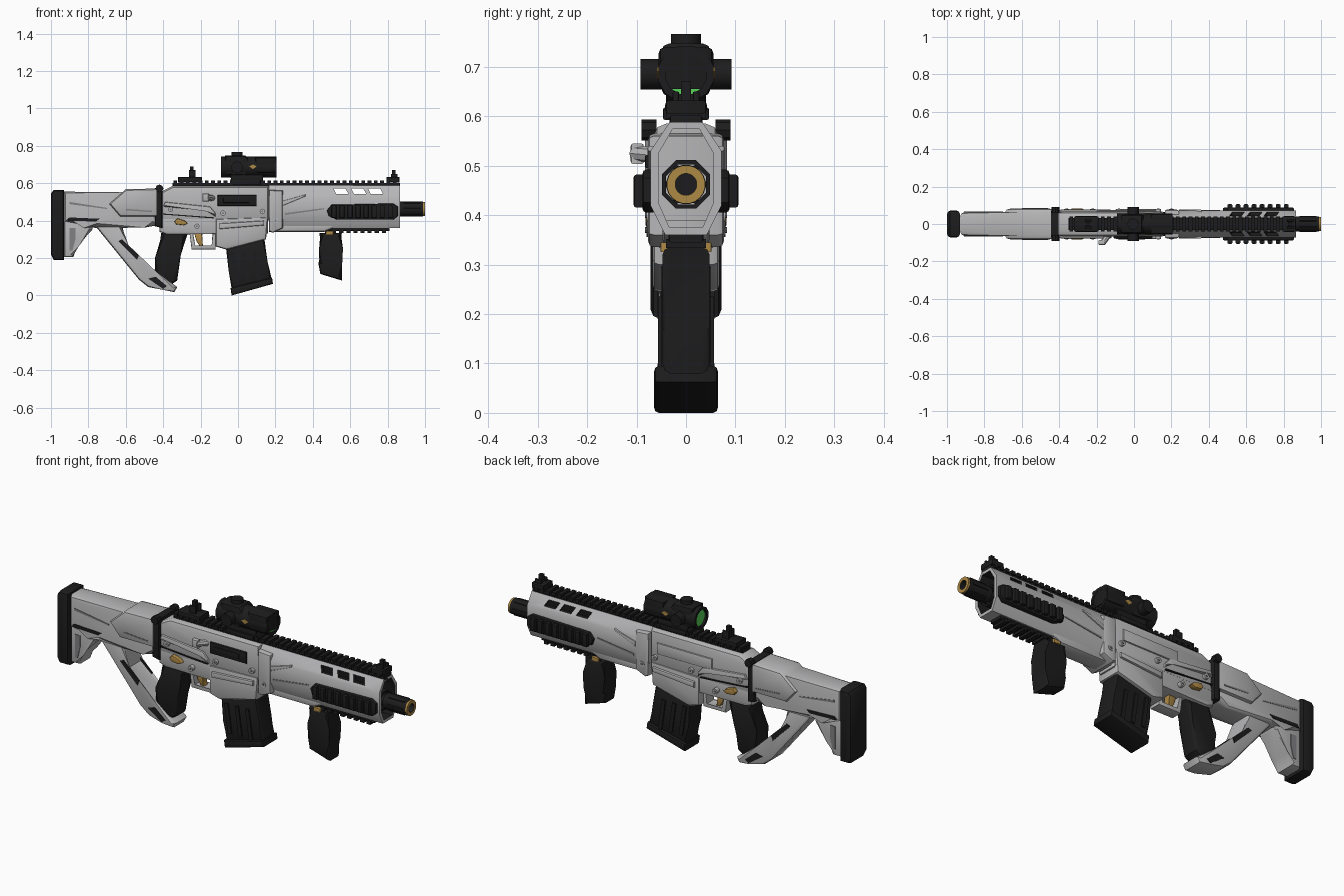
import bpy, bmesh, math
from mathutils import Vector

cube = bpy.data.objects.get("Cube")
if cube:
    bpy.data.objects.remove(cube)


def material(name, r, g, b):
    m = bpy.data.materials.new(name)
    m.use_nodes = True
    m.diffuse_color = (r, g, b, 1)
    bsdf = m.node_tree.nodes["Principled BSDF"]
    bsdf.inputs["Base Color"].default_value = (r, g, b, 1)
    bsdf.inputs["Roughness"].default_value = 0.6
    return m


GREY = material("light grey", 0.47, 0.47, 0.48)
BLACK = material("black", 0.012, 0.012, 0.013)
GOLD = material("gold", 0.42, 0.25, 0.06)
GREEN = material("green glass", 0.1, 0.65, 0.1)
STEEL = material("mid grey", 0.22, 0.22, 0.23)
parts = []


def finish(name, bm, *mats):
    bmesh.ops.recalc_face_normals(bm, faces=bm.faces)
    me = bpy.data.meshes.new(name)
    bm.to_mesh(me)
    bm.free()
    ob = bpy.data.objects.new(name, me)
    bpy.context.collection.objects.link(ob)
    for m in mats:
        me.materials.append(m)
    parts.append(ob)
    return ob


def prism(name, pts, y0, y1, mat, bev=0.0):
    """Side outline (x, z) pulled from y0 to y1, with softened rims."""
    bm = bmesh.new()
    near = [bm.verts.new((x, y0, z)) for x, z in pts]
    far = [bm.verts.new((x, y1, z)) for x, z in pts]
    bm.faces.new(near)
    bm.faces.new(far)
    for i in range(len(pts)):
        j = (i + 1) % len(pts)
        bm.faces.new((near[i], near[j], far[j], far[i]))
    if bev:
        rim = [e for e in bm.edges if abs(e.verts[0].co.y - e.verts[1].co.y) < 1e-6]
        bmesh.ops.bevel(bm, geom=rim, offset=bev, segments=2, profile=0.5,
                        affect='EDGES', clamp_overlap=True)
    return finish(name, bm, mat)


def slab(name, pts, half, mat, bev=0.0):
    return prism(name, pts, -half, half, mat, bev)


def box(name, x0, x1, y0, y1, z0, z1, mat, bev=0.0):
    return prism(name, [(x0, z0), (x1, z0), (x1, z1), (x0, z1)], y0, y1, mat, bev)


def both(name, pts, inner, outer, mat, bev=0.0):
    """The same plate on the left and right flanks."""
    for s, side in ((-1, "front"), (1, "back")):
        prism(side + "_" + name, pts, s * inner, s * outer, mat, bev)


def rod(name, a, b, r, mat, sides=16, r2=None):
    a, b = Vector(a), Vector(b)
    bm = bmesh.new()
    bmesh.ops.create_cone(bm, cap_ends=True, segments=sides, radius1=r,
                          radius2=r if r2 is None else r2, depth=(b - a).length)
    bmesh.ops.rotate(bm, verts=bm.verts, matrix=(b - a).to_track_quat('Z', 'Y').to_matrix())
    bmesh.ops.translate(bm, verts=bm.verts, vec=(a + b) / 2)
    return finish(name, bm, mat)


def tube(name, x0, x1, outer, inner, mat, inside):
    """Hollow tube along x from two (y, z) outlines of equal length."""
    bm = bmesh.new()
    rings = [[bm.verts.new((x, y, z)) for y, z in ring]
             for x, ring in ((x0, outer), (x1, outer), (x1, inner), (x0, inner))]
    for k in range(4):
        p, q = rings[k], rings[(k + 1) % 4]
        for i in range(len(p)):
            j = (i + 1) % len(p)
            bm.faces.new((p[i], p[j], q[j], q[i])).material_index = int(k == 2)
    return finish(name, bm, mat, inside)


def circle(r, z, n=20):
    return [(r * math.cos(math.tau * (i + .5) / n), z + r * math.sin(math.tau * (i + .5) / n))
            for i in range(n)]


def mirrored(half):
    return half + [(-y, z) for y, z in reversed(half)]


# Stock
slab("butt_pad", [(-1, .22), (-.985, .19), (-.93, .19), (-.93, .565), (-.985, .565), (-1, .545)], .072, BLACK, .02)
slab("stock_body", [(-.93, .555), (-.62, .552), (-.43, .545), (-.43, .375), (-.5, .363),
                    (-.76, .36), (-.82, .385), (-.93, .39)], .064, GREY, .025)
slab("cheek_rest", [(-.69, .49), (-.6, .568), (-.43, .572), (-.43, .42), (-.63, .42)], .083, GREY, .022)
slab("stock_heel", [(-.93, .42), (-.93, .205), (-.88, .205), (-.865, .27), (-.78, .35), (-.76, .42)], .055, GREY, .015)
slab("stock_strut", [(-.77, .38), (-.62, .38), (-.6, .26), (-.44, .13), (-.325, .045),
                     (-.34, .018), (-.4, .03), (-.48, .045), (-.53, .085)], .055, GREY, .016)
both("strut_slot", [(-.64, .29), (-.62, .3), (-.53, .215), (-.54, .19)], .05, .058, BLACK)
both("strut_toe", [(-.48, .09), (-.44, .1), (-.38, .05), (-.4, .035)], .05, .058, BLACK)
both("heel_slot", [(-.9, .24), (-.885, .24), (-.87, .3), (-.87, .36), (-.9, .36)], .05, .058, STEEL)
both("stock_vent", [(-.91, .4), (-.76, .395), (-.74, .41), (-.9, .417)], .06, .067, BLACK)
both("stock_groove", [(-.9, .488), (-.7, .462), (-.7, .468), (-.9, .5)], .06, .066, STEEL)
both("cheek_groove", [(-.6, .455), (-.46, .445), (-.46, .453), (-.6, .463)], .08, .085, STEEL)

# Receiver
slab("end_plate", [(-.445, .37), (-.405, .36), (-.405, .575), (-.445, .575)], .076, BLACK, .012)
for s in (-1, 1):
    rod("sling_lug", (-.42, s * .06, .572), (-.42, s * .09, .572), .021, BLACK, 8)
slab("upper_receiver", [(-.41, .4), (.165, .4), (.165, .585), (-.35, .585), (-.41, .555)], .066, GREY, .026)
slab("lower_receiver", [(-.42, .43), (-.42, .34), (-.38, .325), (-.1, .33), (.16, .33), (.16, .43)], .058, GREY, .014)
slab("magazine_well", [(-.12, .41), (.16, .42), (.15, .3), (-.06, .245), (-.12, .262)], .068, GREY, .014)
both("well_rib", [(-.1, .385), (.14, .4), (.14, .375), (-.1, .355)], .06, .08, GREY, .007)
both("receiver_ridge", [(-.4, .475), (-.16, .455), (-.12, .42), (-.12, .44), (-.15, .475), (-.39, .5)], .06, .077, GREY, .007)
both("receiver_seam", [(-.4, .432), (-.13, .412), (-.13, .418), (-.4, .438)], .055, .07, BLACK)
box("ejection_port", -.11, .1, -.078, -.06, .478, .538, BLACK, .008)
box("port_cover", -.08, .06, -.083, -.06, .495, .522, BLACK, .004)
box("back_side_panel", -.2, .12, .06, .074, .47, .53, GREY, .008)
rod("charging_handle", (-.13, -.05, .52), (-.17, -.105, .525), .016, GREY, 8)
box("charging_knob", -.19, -.155, -.112, -.085, .503, .545, GREY, .006)
for x, z in ((-.36, .46), (-.22, .37), (.13, .45), (-.08, .44), (.2, .4)):
    rod("pin", (x, -.08, z), (x, .08, z), .014, GREY, 12)
    rod("pin_core", (x, -.083, z), (x, .083, z), .006, STEEL, 8)
both("selector", [(-.34, .395), (-.325, .412), (-.285, .4), (-.27, .385), (-.29, .375), (-.33, .38)], .055, .082, GOLD, .005)
slab("trigger_guard", [(-.26, .34), (-.248, .247), (-.12, .247), (-.12, .34), (-.137, .34),
                       (-.137, .263), (-.232, .263), (-.24, .34)], .03, GREY, .004)
slab("trigger", [(-.235, .335), (-.19, .335), (-.195, .29), (-.185, .262), (-.205, .265), (-.222, .29)], .016, GOLD, .004)
slab("pistol_grip", [(-.41, .335), (-.27, .328), (-.305, .22), (-.325, .08), (-.37, .05), (-.45, .12), (-.425, .2)], .046, BLACK, .018)

# Magazine
slab("magazine", [(-.068, .29), (.14, .31), (.158, .18), (.185, .07), (-.03, .01), (-.05, .13)], .05, BLACK, .01)
slab("magazine_base", [(-.034, 0), (.187, .062), (.182, .095), (-.04, .04)], .065, BLACK, .01)
for x in (-.01, .05, .11):
    both("magazine_rib", [(x - .03, .23), (x - .01, .235), (x + .012, .08), (x - .008, .075)], .045, .057, BLACK)

# Handguard shell with three slanted windows
outer = mirrored([(.034, .587), (.072, .53), (.072, .42), (.042, .36)])
inner = mirrored([(.027, .574), (.056, .524), (.056, .426), (.034, .376)])
guard = tube("handguard", .165, .865, outer, inner, GREY, BLACK)
for x in (.51, .605, .695):
    cut = slab("window_cutter", [(x, .572), (x + .015, .543), (x + .08, .543), (x + .065, .572)], .2, BLACK)
    cut.hide_render = True
    mod = guard.modifiers.new("window", 'BOOLEAN')
    mod.operation, mod.solver, mod.object = 'DIFFERENCE', 'EXACT', cut
    bpy.context.view_layer.objects.active = guard
    bpy.ops.object.modifier_apply(modifier=mod.name)
    parts.remove(cut)
    bpy.data.objects.remove(cut)
box("guard_bulkhead", .17, .2, -.05, .05, .38, .56, BLACK)
slab("guard_collar", [(.165, .345), (.185, .335), (.24, .36), (.24, .56), (.165, .565)], .077, GREY, .012)
slab("guard_chin", [(.165, .34), (.46, .34), (.52, .365), (.52, .39), (.165, .39)], .048, GREY, .012)
both("guard_fin", [(.24, .48), (.36, .53), (.36, .54), (.24, .505)], .06, .078, GREY, .004)
both("guard_groove", [(.25, .43), (.46, .46), (.46, .467), (.25, .44)], .068, .0745, STEEL)
tube("inner_shroud", .2, .85, circle(.053, .462, 8), circle(.044, .462, 8), BLACK, BLACK)

# Rails
pill = [(.475, .455), (.5, .485), (.83, .492), (.855, .475), (.855, .425), (.83, .405), (.53, .405), (.485, .425)]
both("side_rail", pill, .06, .088, BLACK, .008)
for i in range(8):
    x = .5 + i * .043
    both("side_rail_tooth", [(x, .415), (x + .026, .415), (x + .026, .482), (x, .482)], .08, .106, BLACK, .006)
box("top_rail", -.35, .865, -.033, .033, .578, .602, BLACK, .004)
for i in range(36):
    x = -.345 + i * .0335
    box("top_rail_tooth", x, x + .02, -.04, .04, .594, .614, BLACK)
box("bottom_rail", .46, .81, -.035, .035, .345, .368, BLACK, .004)
for i in range(9):
    x = .465 + i * .038
    box("bottom_rail_tooth", x, x + .022, -.04, .04, .333, .352, BLACK)

# Foregrip
slab("foregrip", [(.435, .335), (.555, .335), (.545, .25), (.557, .17), (.555, .08), (.44, .115), (.43, .17), (.45, .25)], .048, BLACK, .016)
both("foregrip_clamp", [(.47, .325), (.51, .325), (.51, .345), (.47, .345)], .03, .052, GOLD, .004)

# Barrel and muzzle
rod("barrel", (.16, 0, .462), (.87, 0, .462), .026, BLACK)
tube("muzzle_brake", .86, .99, circle(.04, .462), circle(.022, .462), BLACK, BLACK)
tube("muzzle_ring", .985, 1.0, circle(.039, .462), circle(.022, .462), GOLD, BLACK)
for k in range(6):
    a = k * math.tau / 6
    y, z = .036 * math.cos(a), .462 + .036 * math.sin(a)
    rod("muzzle_flute", (.885, y, z), (.975, y, z), .008, BLACK, 6)

# Optic
tube("optic_body", -.09, .205, circle(.058, .686, 12), circle(.043, .686, 12), BLACK, BLACK)
for x in (-.075, .19):
    rod("lens", (x - .004, 0, .686), (x + .004, 0, .686), .045, GREEN, 24)
slab("optic_housing", [(-.07, .645), (.04, .64), (.06, .66), (.06, .72), (.04, .747), (-.07, .747)], .05, BLACK, .016)
slab("optic_hood", [(.1, .655), (.2, .655), (.205, .74), (.09, .74)], .056, BLACK, .014)
rod("top_dial", (-.005, 0, .73), (-.005, 0, .766), .03, BLACK)
for s in (-1, 1):
    rod("side_dial", (-.005, s * .05, .685), (-.005, s * .092, .685), .031, BLACK)
both("optic_mark", [(.06, .69), (.08, .675), (.1, .69), (.08, .7)], .05, .059, GOLD)
slab("optic_mount", [(-.06, .65), (-.03, .63), (-.045, .6), (.14, .6), (.125, .63), (.15, .65)], .04, BLACK, .006)
box("mount_clamp", -.03, .12, -.047, .047, .592, .618, BLACK, .006)

# Folding sights
for name, x, w, top in (("rear_sight", -.245, .075, .69), ("front_sight", .835, .04, .67)):
    box(name + "_base", x - w, x + w * .7, -.042, .042, .605, .632, BLACK, .008)
    for s in (-1, 1):
        box(name + "_ear", x - .018, x + .018, s * .014, s * .027, .62, top - .02, BLACK, .003)
    box(name + "_post", x - .012, x + .008, -.01, .01, .62, top, BLACK)

# Smooth curved surfaces, keep hard edges
bpy.ops.object.select_all(action='DESELECT')
for ob in parts:
    ob.select_set(True)
bpy.context.view_layer.objects.active = guard
bpy.ops.object.shade_smooth_by_angle(angle=math.radians(38))
